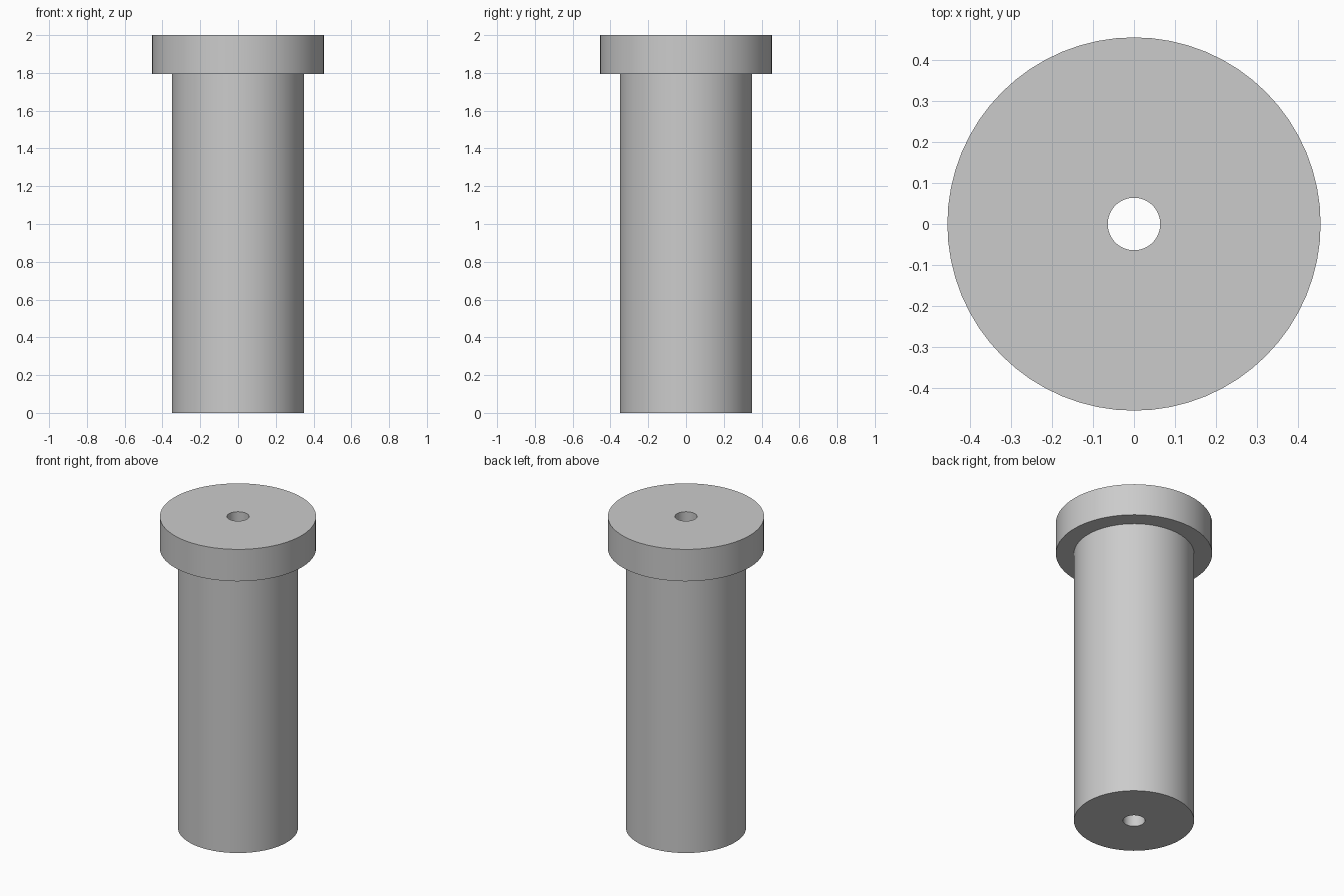
import bpy
import bmesh
import math

default = bpy.data.objects.get("Cube")
if default:
    bpy.data.objects.remove(default, do_unlink=True)

SEGMENTS = 64
HEIGHT = 2.0
COLLAR_Z = 1.795
HOLE_R, SHAFT_R, HEAD_R = 0.064, 0.35, 0.455

# Plain grey metal
grey = bpy.data.materials.new("light_grey")
colour = (0.6, 0.6, 0.6, 1.0)
grey.use_nodes = True
grey.diffuse_color = colour
grey.node_tree.nodes["Principled BSDF"].inputs["Base Color"].default_value = colour

# Closed half section: bore, top, head rim, collar underside, shaft, base
profile = [(HOLE_R, 0), (HOLE_R, HEIGHT), (HEAD_R, HEIGHT),
           (HEAD_R, COLLAR_Z), (SHAFT_R, COLLAR_Z), (SHAFT_R, 0)]

# Revolve the section around the vertical axis
bm = bmesh.new()
verts = [bm.verts.new((r, 0, z)) for r, z in profile]
edges = [bm.edges.new((v, verts[(i + 1) % len(verts)])) for i, v in enumerate(verts)]
bmesh.ops.spin(bm, geom=verts + edges, cent=(0, 0, 0), axis=(0, 0, 1),
               angle=math.tau, steps=SEGMENTS, use_merge=True)
bmesh.ops.remove_doubles(bm, verts=bm.verts[:], dist=0.0001)
bmesh.ops.recalc_face_normals(bm, faces=bm.faces[:])

mesh = bpy.data.meshes.new("flanged_bushing")
bm.to_mesh(mesh)
bm.free()
mesh.materials.append(grey)
bushing = bpy.data.objects.new("flanged_bushing", mesh)
bpy.context.collection.objects.link(bushing)

# Smooth walls with crisp rims
bpy.ops.object.select_all(action="DESELECT")
bushing.select_set(True)
bpy.context.view_layer.objects.active = bushing
bpy.ops.object.shade_smooth_by_angle(angle=math.radians(30))
